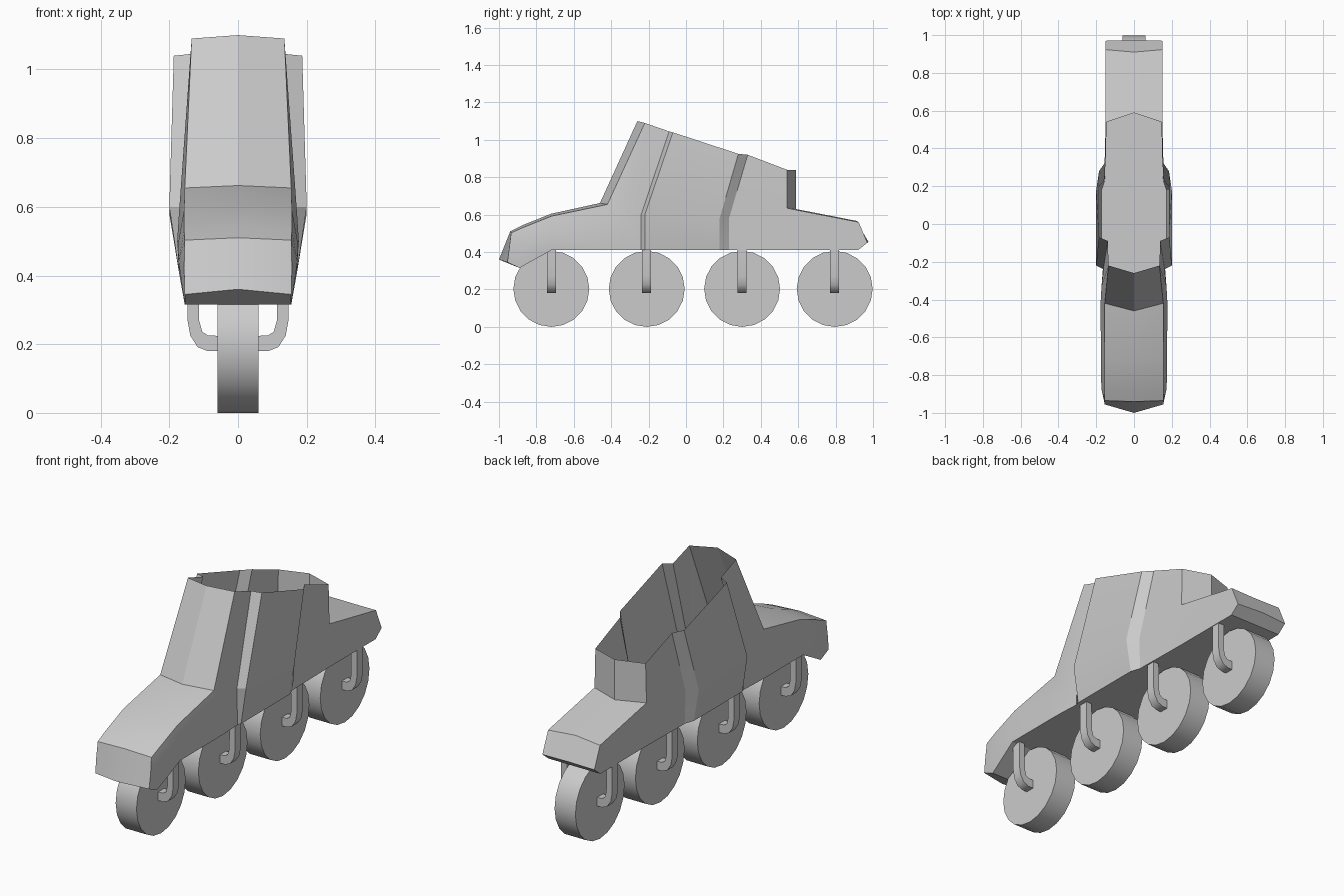
import bpy, bmesh, math

if "Cube" in bpy.data.objects:
    bpy.data.objects.remove(bpy.data.objects["Cube"])


def finish(obj, angle=30):
    bpy.ops.object.select_all(action='DESELECT')
    obj.select_set(True)
    bpy.context.view_layer.objects.active = obj
    bpy.ops.object.shade_smooth_by_angle(angle=math.radians(angle))


def add_object(name, bm):
    me = bpy.data.meshes.new(name)
    bm.to_mesh(me)
    bm.free()
    obj = bpy.data.objects.new(name, me)
    bpy.context.collection.objects.link(obj)
    return obj


# Boot shell: right-half stations from nose to heel.
# Each is (top centre y,z or None), shoulder, middle, bottom edge, all x,y,z
stations = [
    ((-.94, .51), (.155, -.935, .503), (.157, -.945, .42), (.155, -.955, .345)),
    ((-.87, .545), (.157, -.87, .532), (.173, -.87, .44), (.155, -.89, .315)),
    ((-.72, .605), (.157, -.72, .592), (.175, -.72, .49), (.172, -.72, .41)),
    ((-.46, .662), (.155, -.42, .655), (.177, -.42, .50), (.172, -.42, .41)),
    ((-.26, 1.10), (.135, -.22, 1.09), (.172, -.33, .58), (.17, -.33, .41)),
    (None, (.138, -.09, 1.045), (.162, -.24, .60), (.165, -.24, .41)),
    (None, (.187, -.07, 1.04), (.20, -.22, .60), (.172, -.22, .41)),
    (None, (.185, .28, .925), (.20, .18, .58), (.172, .18, .41)),
    (None, (.15, .33, .92), (.158, .23, .58), (.155, .23, .41)),
    ((.588, .84), (.145, .54, .84), (.15, .54, .635), (.15, .54, .41)),
    ((.588, .63), (.15, .54, .635), (.15, .54, .52), (.15, .54, .41)),
    ((.91, .567), (.15, .923, .56), (.15, .93, .48), (.15, .92, .41)),
    ((.975, .455), (.15, .97, .45), (.15, .97, .45), (.15, .97, .45)),
]
bm = bmesh.new()
rows = []
for i, (t, s, m, b) in enumerate(stations):
    c = (0, -1.0, .36) if i == 0 else (0, b[1], b[2])
    if i == len(stations) - 1:
        c = (0, *t)
    rows.append([bm.verts.new((0, *t)) if t else None]
                + [bm.verts.new(p) for p in (s, m, b, c)])
for r, q in zip(rows, rows[1:]):
    for k in range(4):
        quad = (r[k], r[k + 1], q[k + 1], q[k])
        if None not in quad:
            bm.faces.new(quad)
# Nose face
t, s, m, b, c = rows[0]
bm.faces.new((t, c, b, s))
bm.faces.new((s, b, m))
# Mirror to the left side
geom = bm.verts[:] + bm.edges[:] + bm.faces[:]
dup = bmesh.ops.duplicate(bm, geom=geom)["geom"]
for v in dup:
    if isinstance(v, bmesh.types.BMVert):
        v.co.x *= -1
bmesh.ops.reverse_faces(bm, faces=[f for f in dup if isinstance(f, bmesh.types.BMFace)])
bmesh.ops.remove_doubles(bm, verts=bm.verts[:], dist=.0005)
bmesh.ops.dissolve_degenerate(bm, edges=bm.edges[:], dist=.0005)
bmesh.ops.recalc_face_normals(bm, faces=bm.faces[:])
finish(add_object("boot_shell", bm), 25)

# Hook-shaped bracket outline in x,z
hook = [(.147, .412), (.147, .27), (.139, .225), (.118, .192), (.088, .18),
        (.055, .18), (.055, .224), (.088, .226), (.104, .236), (.113, .268), (.114, .412)]


def bracket(name, y, side):
    bm = bmesh.new()
    f = bm.faces.new([bm.verts.new((x * side, y - .024, z)) for x, z in hook])
    ext = bmesh.ops.extrude_face_region(bm, geom=[f])["geom"]
    bmesh.ops.translate(bm, vec=(0, .048, 0),
                        verts=[v for v in ext if isinstance(v, bmesh.types.BMVert)])
    if f.is_valid and len(f.link_loops if hasattr(f, "link_loops") else f.loops) == 0:
        bm.faces.remove(f)
    bmesh.ops.recalc_face_normals(bm, faces=bm.faces[:])
    finish(add_object(name, bm), 45)


# Four wheels in line, each with a bracket on both sides
for n, y in enumerate((-.72, -.21, .30, .795), 1):
    bpy.ops.mesh.primitive_cylinder_add(vertices=20, radius=.203, depth=.12,
                                        location=(0, y, .203),
                                        rotation=(0, math.pi / 2, 0))
    wheel = bpy.context.object
    wheel.name = f"wheel_{n}"
    finish(wheel)
    bracket(f"bracket_right_{n}", y, 1)
    bracket(f"bracket_left_{n}", y, -1)
